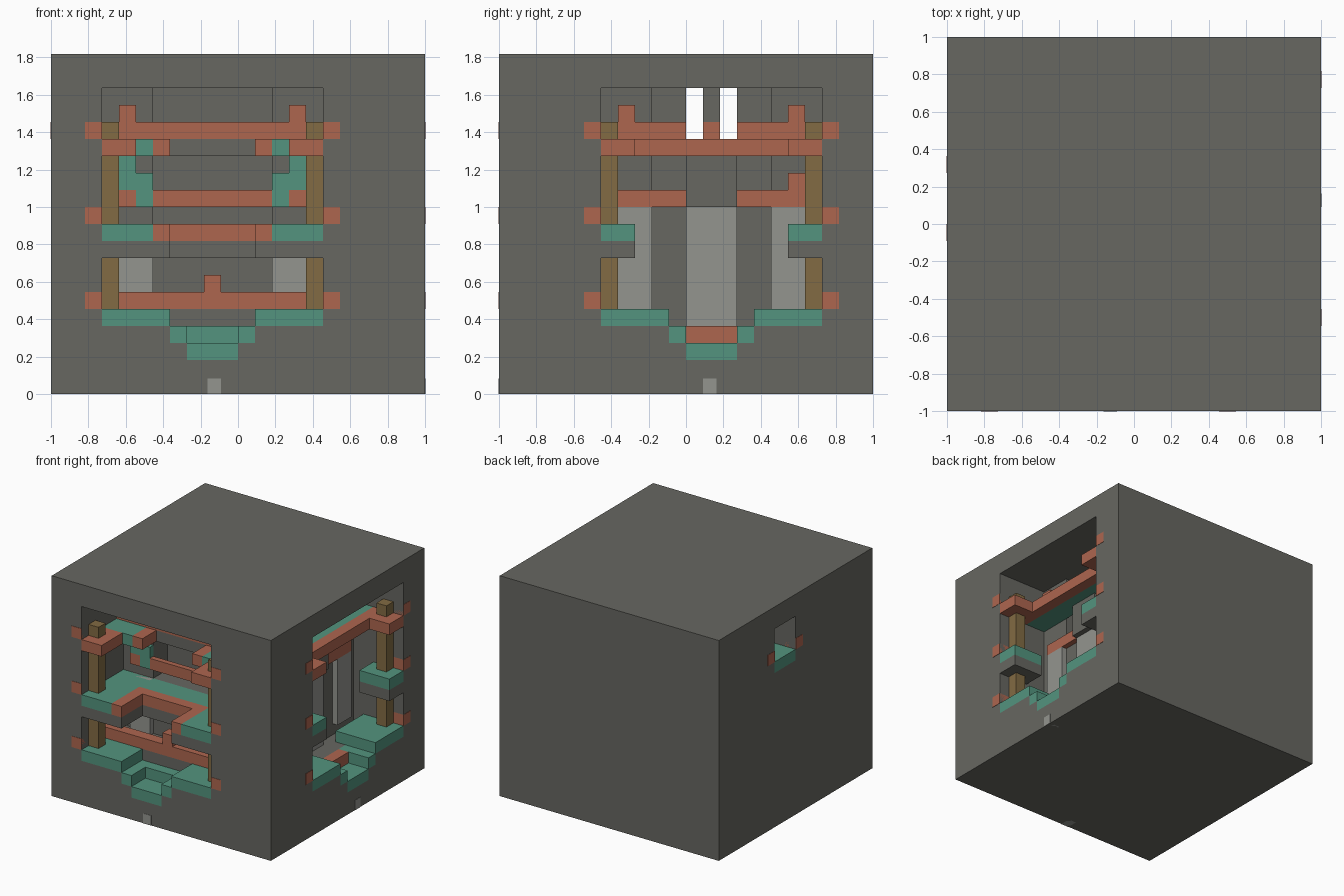
import bpy

if "Cube" in bpy.data.objects:
    bpy.data.objects.remove(bpy.data.objects["Cube"])

U = 1 / 11      # one block


def material(name, rgb):
    m = bpy.data.materials.new(name)
    lin = [((c / 255 + 0.055) / 1.055) ** 2.4 for c in rgb] + [1]
    m.use_nodes = True
    m.diffuse_color = lin
    m.node_tree.nodes["Principled BSDF"].inputs["Base Color"].default_value = lin
    return m


stone = material("dark stone", (103, 103, 97))
copper = material("terracotta", (174, 102, 79))
teal = material("teal", (83, 148, 126))
wood = material("brown wood", (130, 107, 67))
pale = material("pale stone", (148, 149, 143))


def box(name, mat, x, y, z):
    """Box from block ranges along each axis."""
    bpy.ops.mesh.primitive_cube_add(size=1)
    ob = bpy.context.object
    ob.name = name
    for v in ob.data.vertices:
        v.co = [r[0 if c < 0 else 1] * U for r, c in zip((x, y, z), v.co)]
    ob.data.materials.append(mat)
    return ob


# Solid block with its chambers carved out
hull = box("stone_block", stone, (-11, 11), (-11, 11), (0, 20))


def carve(name, x, y, z):
    cutter = box(name + "_cutter", stone, x, y, z)
    cutter.hide_render = True
    mod = hull.modifiers.new(name, "BOOLEAN")
    mod.operation = "DIFFERENCE"
    mod.solver = "EXACT"
    mod.object = cutter
    bpy.context.view_layer.objects.active = hull
    bpy.ops.object.modifier_apply(modifier=mod.name)
    bpy.data.objects.remove(cutter)


carve("front_chamber", (-8, 5), (-12, -5), (4, 18))
carve("front_pit", (-4, 1), (-12, -8), (3, 5))
carve("front_low_pit", (-3, 0), (-12, -9), (2, 5))
carve("front_recess", (-5, 2), (-6, -3), (10, 18))
carve("side_chamber", (6, 12), (-5, 8), (4, 18))
carve("side_pit", (8, 12), (-1, 4), (3, 5))
carve("side_low_pit", (9, 12), (0, 3), (2, 5))
carve("side_recess", (3, 7), (-2, 5), (11, 18))
carve("window_tunnel", (-12, 7), (0, 3), (14, 18))


# Both chambers are symmetric about their own middle line
def front_pair(name, mat, x, y, z):
    box(name + "_a", mat, x, y, z)
    box(name + "_b", mat, (-3 - x[1], -3 - x[0]), y, z)


def side_pair(name, mat, x, y, z):
    box(name + "_a", mat, x, y, z)
    box(name + "_b", mat, x, (3 - y[1], 3 - y[0]), z)


# Front lower floor and steps
front_pair("front_floor", teal, (-8, -4), (-11, -8), (4, 5))
front_pair("front_step", teal, (-4, -3), (-11, -8), (3, 4))
box("front_back_step", teal, (-3, 0), (-9, -8), (3, 4))
box("front_low_step", teal, (-3, 0), (-11, -9), (2, 3))
box("front_inner_floor", stone, (-8, 5), (-8, -5), (4, 5))
box("front_sill", copper, (-8, 5), (-8, -7), (5, 6))
box("front_sill_knob", copper, (-2, -1), (-8, -7), (6, 7))
front_pair("front_pale_wall", pale, (-7, -5), (-5.5, -5), (5, 10))

# Front balcony with a notch
front_pair("front_balcony_base", stone, (-8, -4), (-11, -8), (8, 9))
box("front_balcony_back", stone, (-8, 5), (-8, -5), (8, 9))
front_pair("front_balcony_floor", teal, (-8, -5), (-11, -5), (9, 10))
front_pair("front_balcony_trim", copper, (-5, -4), (-11, -7), (9, 10))
box("front_balcony_back_trim", copper, (-4, 1), (-8, -7), (9, 10))
box("front_balcony_inner_floor", teal, (-5, 2), (-7, -5), (9, 10))
box("front_rail", copper, (-5, 2), (-5.5, -5), (11, 12))
front_pair("front_rail_end", copper, (-7, -6), (-5.5, -5), (11, 12))
front_pair("front_wall_panel", teal, (-7, -6), (-5.5, -5), (12, 14))
front_pair("front_wall_panel_low", teal, (-6, -5), (-5.5, -5), (11, 13))

# Front upper level
front_pair("front_bracket", copper, (-8, -6), (-11, -8), (14, 15))
front_pair("front_upper_floor", teal, (-8, -5), (-8, -5), (14, 15))
front_pair("front_upper_trim", copper, (-5, -4), (-8, -5), (14, 15))
box("front_upper_wall", stone, (-4, 1), (-6, -5), (14, 15))
box("front_upper_rail", copper, (-8, 5), (-6, -5), (15, 16))
front_pair("front_rail_knob", copper, (-7, -6), (-6, -5), (16, 17))
front_pair("front_post", wood, (-8, -7), (-10, -9), (5, 16))

# Side lower floor and steps
side_pair("side_floor", teal, (7, 11), (-5, -1), (4, 5))
side_pair("side_step", teal, (8, 11), (-1, 0), (3, 4))
box("side_back_step", copper, (8, 9), (0, 3), (3, 4))
box("side_low_step", teal, (9, 11), (0, 3), (2, 3))
side_pair("side_pale_wall", pale, (6, 6.5), (-4, -2), (5, 11))
box("side_pale_middle", pale, (6, 6.5), (0, 3), (4, 11))

# Side balconies
side_pair("side_balcony_base", stone, (8, 11), (-5, -3), (8, 9))
side_pair("side_balcony_floor", teal, (8, 11), (-5, -3), (9, 10))
side_pair("side_rail", copper, (6, 6.5), (-4, 0), (11, 12))
box("side_rail_knob", copper, (6, 6.5), (6, 7), (12, 13))
box("side_middle_block", stone, (5, 7), (0, 3), (11, 14))

# Side upper walkway, bridge and posts
side_pair("side_bracket", copper, (8, 11), (-5, -3), (14, 15))
box("side_beam", copper, (8, 9), (-3, 6), (14, 15))
side_pair("side_walkway", teal, (6, 8), (-5, 0), (14, 15))
box("bridge_floor", teal, (-11, 8), (0, 3), (14, 15))
side_pair("side_upper_rail", copper, (6, 7), (-5, 0), (15, 16))
side_pair("side_upper_knob", copper, (6, 7), (-4, -3), (16, 17))
box("bridge_post_base", copper, (3, 4), (1, 2), (15, 16))
box("bridge_post", stone, (3, 4), (1, 2), (16, 18))
box("bridge_pale_block", pale, (-5, -4), (1, 2), (15, 17))
side_pair("side_post", wood, (9, 10), (-5, -4), (5, 16))

# Beam ends and small markers, flush with the outer walls
E = 0.03
for z in (5, 10, 15):
    front_pair("front_beam_end", copper, (-9, -8), (-11 - E, -10), (z, z + 1))
    side_pair("side_beam_end", copper, (10, 11 + E), (-6, -5), (z, z + 1))
side_pair("window_beam_end", copper, (-11 - E, -10), (-1, 0), (15, 16))
box("front_marker", pale, (-1.8, -1), (-11 - E, -10), (0, 0.9))
box("side_marker", pale, (10, 11 + E), (1, 1.8), (0, 0.9))
